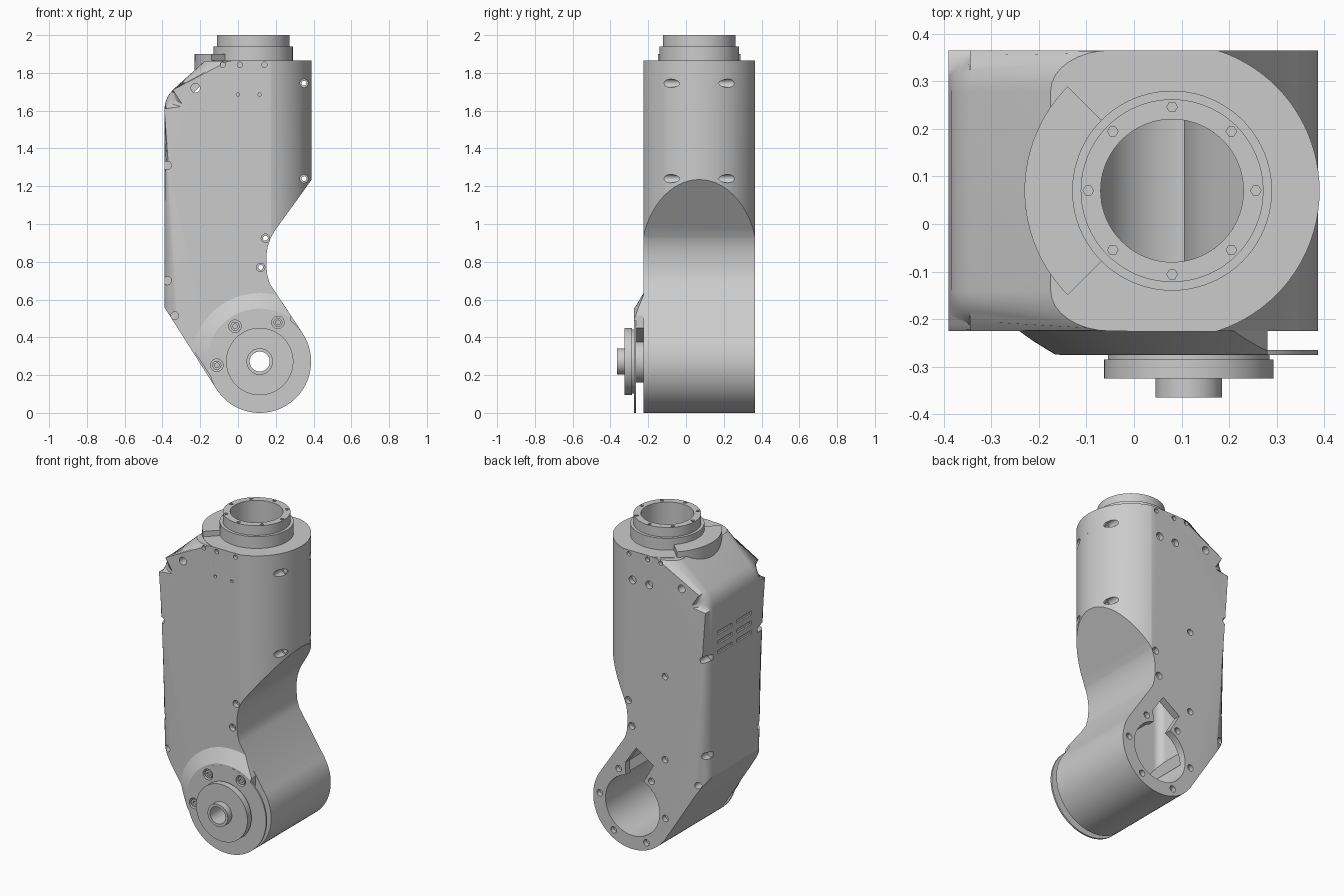
import bpy, bmesh, math
from mathutils import Vector

if "Cube" in bpy.data.objects:
    bpy.data.objects.remove(bpy.data.objects["Cube"])

HX, HZ, HR = 0.115, 0.272, 0.272      # elbow axis (along y)
TX, TY, TR = 0.08, 0.07, 0.31         # wrist axis (along z)
Y0, Y1 = -0.225, 0.365                # housing front / back


def finish(name, bm):
    bmesh.ops.remove_doubles(bm, verts=bm.verts, dist=1e-5)
    bmesh.ops.recalc_face_normals(bm, faces=bm.faces)
    me = bpy.data.meshes.new(name)
    bm.to_mesh(me)
    bm.free()
    ob = bpy.data.objects.new(name, me)
    bpy.context.collection.objects.link(ob)
    return ob


def arc(cx, cy, r, a0, a1, n):
    return [(cx + r * math.cos(math.radians(a0 + (a1 - a0) * i / n)),
             cy + r * math.sin(math.radians(a0 + (a1 - a0) * i / n))) for i in range(n + 1)]


def put(p, h, axis):
    return Vector((p[0], h, p[1])) if axis == 'y' else Vector((p[0], p[1], h))


def add_prism(bm, pts, axis, a, b):
    lo = [bm.verts.new(put(p, a, axis)) for p in pts]
    hi = [bm.verts.new(put(p, b, axis)) for p in pts]
    bm.faces.new(lo)
    bm.faces.new(hi[::-1])
    n = len(pts)
    for i in range(n):
        bm.faces.new((lo[i], hi[i], hi[(i + 1) % n], lo[(i + 1) % n]))


def add_lathe(bm, prof, axis, cx, cy, seg=64):
    rings = []
    for i in range(seg):
        t = 2 * math.pi * i / seg
        rings.append([bm.verts.new(put((cx + r * math.cos(t), cy + r * math.sin(t)), h, axis))
                      for r, h in prof])
    for i in range(seg):
        p, q = rings[i], rings[(i + 1) % seg]
        for j in range(len(prof)):
            k = (j + 1) % len(prof)
            if prof[j][0] or prof[k][0]:
                bm.faces.new((p[j], p[k], q[k], q[j]))


def prism(name, pts, axis, a, b):
    bm = bmesh.new()
    add_prism(bm, pts, axis, a, b)
    return finish(name, bm)


def lathe(name, prof, axis, cx, cy, seg=64):
    bm = bmesh.new()
    add_lathe(bm, prof, axis, cx, cy, seg)
    return finish(name, bm)


def disc(cx, cy, r, n=64):
    return arc(cx, cy, r, 0, 360, n)[:-1]


def boolean(ob, tool, op='DIFFERENCE', keep=False):
    m = ob.modifiers.new("cut", 'BOOLEAN')
    m.object, m.operation, m.solver = tool, op, 'EXACT'
    bpy.context.view_layer.objects.active = ob
    bpy.ops.object.modifier_apply(modifier=m.name)
    if not keep:
        bpy.data.objects.remove(tool)


def casing(name, pts, a, b, bevel, r):
    """Side profile with rounded left edges and a cylindrical right shoulder."""
    bm = bmesh.new()
    add_prism(bm, pts, 'y', a, b)
    edges = [e for e in bm.edges if abs(e.verts[0].co.y - e.verts[1].co.y) < 1e-6
             and all(v.co.x < -0.15 and v.co.z > 0.5 for v in e.verts)]
    bmesh.ops.bevel(bm, geom=edges, offset=bevel, segments=8, profile=0.5,
                    affect='EDGES', clamp_overlap=False)
    ob = finish(name, bm)
    cut = arc(TX, TY, r, -80, 80, 40) + [(0.7, TY + r), (0.7, TY - r)]
    boolean(ob, prism("shoulder_cutter", cut, 'z', 0.86, 2.2))
    return ob


# Housing shell
outer = [(-0.39, 0.56), (-0.39, 1.61), (-0.384, 1.645), (-0.37, 1.68), (-0.345, 1.71),
         (-0.175, 1.864), (0.39, 1.864), (0.39, 1.235), (0.195, 0.965), (0.172, 0.925),
         (0.157, 0.88), (0.15, 0.83), (0.15, 0.78), (0.155, 0.73), (0.168, 0.685)]
outer += arc(HX, HZ, HR, 33.3, -147, 48)
housing = casing("housing", outer, Y0, Y1, 0.085, TR)
inner = [(-0.345, 0.6), (-0.345, 1.6), (-0.19, 1.75), (0.345, 1.75), (0.345, 1.26),
         (0.14, 0.96), (0.105, 0.85), (0.105, 0.74), (0.2, 0.5), (HX, 0.3), (-0.06, 0.26)]
boolean(housing, casing("chamber_cutter", inner, Y0 + 0.045, Y1 - 0.045, 0.05, TR - 0.045))

# Elbow bore, rear access notch, hub hole and wrist bore
notch = [(0.09, 0.64), (-0.03, 0.56), (0.04, 0.44), (HX, 0.3), (0.16, 0.42), (0.165, 0.53)]
boolean(housing, prism("bore_cutter", disc(HX, HZ, 0.187), 'y', -0.175, 0.6))
boolean(housing, prism("notch_cutter", notch, 'y', 0.2, 0.6))
boolean(housing, prism("hub_cutter", disc(HX, HZ, 0.115), 'y', -0.5, 0))
boolean(housing, prism("wrist_cutter", disc(TX, TY, 0.152), 'z', 1.6, 2.2))

# Screw holes and vents
bm = bmesh.new()
for x, z, d in ((0.35, 1.745, 0.19), (0.35, 1.24, 0.19), (0.145, 0.925, 0.03), (0.12, 0.77, 0.03)):
    add_lathe(bm, [(0, -0.5), (0.022, -0.5), (0.022, Y0 + d), (0.013, Y0 + d), (0.013, Y1 - d),
                   (0.022, Y1 - d), (0.022, 0.6), (0, 0.6)], 'y', x, z, 20)
pairs = [(-0.375, 1.31, 0.022, 0.075), (-0.375, 0.7, 0.022, 0.075), (-0.335, 0.515, 0.02, 0.06),
         (-0.225, 1.72, 0.024, 0.07)]
pairs += [(x, 1.843, 0.014, 0.02) for x in (-0.08, 0.01, 0.14)]
front = [(0.0, 1.685, 0.009, 0.02), (0.115, 1.685, 0.009, 0.02)]
back = [(0.0, 1.685, 0.024, 0.03), (0.115, 1.685, 0.024, 0.03),
        (-0.11, 1.14, 0.02, 0.03), (-0.11, 0.62, 0.02, 0.03)]
for k in range(6):
    a = math.radians(5 + 60 * k)
    back.append((HX + 0.228 * math.cos(a), HZ + 0.228 * math.sin(a), 0.02, 0.03))
for x, z, r, d in pairs + front:
    add_prism(bm, disc(x, z, r, 20), 'y', -0.5, Y0 + d)
for x, z, r, d in pairs + back:
    add_prism(bm, disc(x, z, r, 20), 'y', Y1 - d, 0.6)
for z in (1.32, 1.38, 1.44):
    for y in (-0.02, 0.17):
        add_prism(bm, [(-0.45, y - 0.07), (-0.38, y - 0.07), (-0.38, y + 0.07), (-0.45, y + 0.07)],
                  'z', z - 0.011, z + 0.011)
holes = finish("hole_cutters", bm)
boolean(housing, holes, keep=True)

# Wrist flange, trimmed flush with the housing sides
flange = lathe("top_flange", [(0.15, 1.74), (TR, 1.74), (TR, 1.866), (0.15, 1.866)], 'z', TX, TY, 96)
trim = [(-1, Y0 - 0.0005), (1, Y0 - 0.0005), (1, Y1 - 0.0005), (-1, Y1 - 0.0005)]
boolean(flange, prism("flange_trim", trim, 'z', 1, 3), 'INTERSECT')
boolean(flange, holes)

# Raised stop on the flange
prism("flange_stop", arc(TX, TY, TR, 135, 225, 32) + arc(TX, TY, 0.2, 225, 135, 24), 'z', 1.86, 1.9)

# Stepped wrist collar with bolt holes
collar = lathe("wrist_collar", [(0.15, 1.85), (0.21, 1.85), (0.21, 1.94), (0.192, 1.94),
                                (0.192, 2.0), (0.15, 2.0)], 'z', TX, TY, 80)
bm = bmesh.new()
for x, y in disc(TX, TY, 0.176, 8):
    add_prism(bm, disc(x, y, 0.011, 6), 'z', 1.98, 2.1)
boolean(collar, finish("collar_bolt_cutters", bm))

# Conical mount between housing and elbow hub
mount = lathe("elbow_mount", [(0.1, -0.22), (0.37, -0.22), (0.28, -0.2745), (0.1, -0.2745)],
              'y', HX, HZ, 96)
clip = [(-0.39, 0.56), (-0.13, 0.17), (0, 0.28), (0.28, 0.45), (0.28, 0.515), (0.168, 0.685),
        (0.168, 0.8), (-0.39, 0.8)]
boolean(mount, prism("mount_clip", clip, 'y', -0.5, 0.3), 'INTERSECT')

# Elbow hub: cover plate, disc and hollow boss
hub = lathe("elbow_hub", [(0.053, -0.19), (0.112, -0.19), (0.112, -0.265), (HR, -0.265),
                          (HR, -0.275), (0.17, -0.275), (0.17, -0.285), (0.178, -0.285),
                          (0.178, -0.325), (0.07, -0.325), (0.07, -0.365), (0.053, -0.365)],
            'y', HX, HZ, 96)

# Counterbores and cap screws in the hub plate
bm = bmesh.new()
for i, a in enumerate((65, 125, 185)):
    x = HX + 0.228 * math.cos(math.radians(a))
    z = HZ + 0.228 * math.sin(math.radians(a))
    add_prism(bm, disc(x, z, 0.033, 24), 'y', -0.4, -0.245)
    lathe(f"hub_screw_{i + 1}", [(0, -0.24), (0.024, -0.24), (0.024, -0.27), (0.012, -0.27),
                                 (0.012, -0.258), (0, -0.258)], 'y', x, z, 18)
bores = finish("hub_bore_cutters", bm)
boolean(mount, bores, keep=True)
boolean(hub, bores)

# Smooth curved walls, keep machined edges sharp
for ob in bpy.context.scene.objects:
    bpy.ops.object.select_all(action='DESELECT')
    ob.select_set(True)
    bpy.context.view_layer.objects.active = ob
    bpy.ops.object.shade_smooth_by_angle(angle=math.radians(30))
